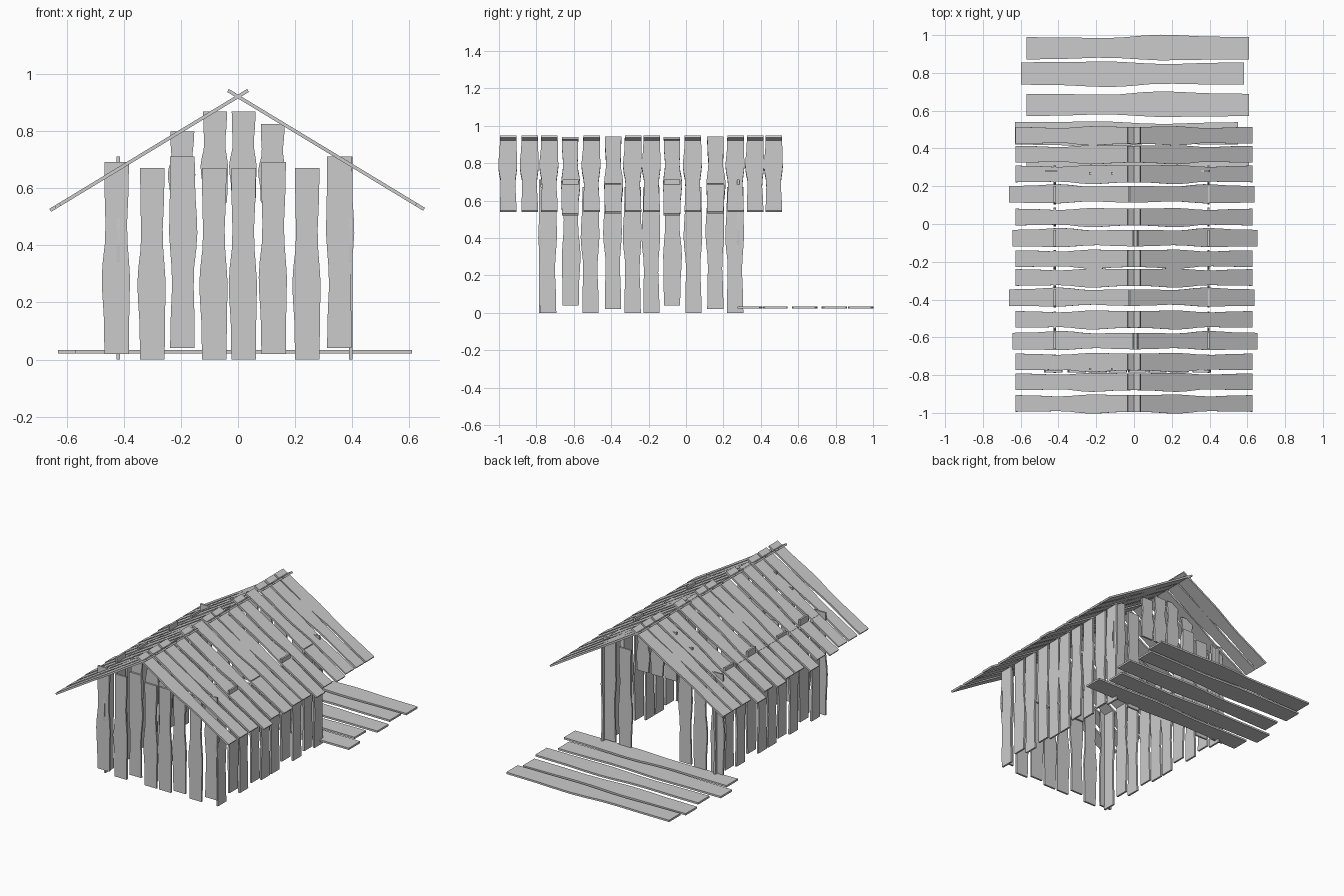
import bpy, bmesh, math
from mathutils import Vector as V

if "Cube" in bpy.data.objects:
    bpy.data.objects.remove(bpy.data.objects["Cube"])

# wavy plank outline: (fraction of length, left edge, right edge) as part of the width
WAVE = [(0, 0, 0), (.2, -.03, .01), (.32, -.09, .03), (.4, -.11, .04), (.48, -.07, 0),
        (.58, .02, -.06), (.68, .04, -.08), (.82, .01, -.03), (1, 0, 0)]


def add_plank(bm, start, along, across, length, width, thick=.012, flip=False):
    """start = middle of one plank end; flip turns the outline end for end."""
    along, across = V(along).normalized(), V(across).normalized()
    normal = along.cross(across)
    start = V(start)
    if flip:
        start = start + along * length
        along, across = -along, -across
    rings = []
    for t, a, b in WAVE:
        ring = []
        for side, w in ((-.5 + a, -1), (.5 + b, -1), (.5 + b, 1), (-.5 + a, 1)):
            ring.append(bm.verts.new(start + along * length * t + across * side * width
                                     + normal * w * thick / 2))
        rings.append(ring)
    for r0, r1 in zip(rings, rings[1:]):
        for i in range(4):
            j = (i + 1) % 4
            bm.faces.new((r0[i], r0[j], r1[j], r1[i]))
    bm.faces.new(rings[0][::-1])
    bm.faces.new(rings[-1])


def finish(bm, name):
    bmesh.ops.recalc_face_normals(bm, faces=bm.faces)
    me = bpy.data.meshes.new(name)
    bm.to_mesh(me)
    bm.free()
    bpy.context.collection.objects.link(bpy.data.objects.new(name, me))


UP = (0, 0, 1)
H = .672

# end walls (centre x, base z); the back one leaves a doorway
ends = [(-.425, .02), (-.30, 0), (-.195, .04), (-.083, 0),
        (.02, 0), (.125, .02), (.243, 0), (.355, .04)]
gable = [(-.195, .80), (-.08, .87), (.02, .87), (.122, .826)]
for name, y, s in (("front", -.78, 1), ("back", .28, -1)):
    bm = bmesh.new()
    for x, z in ends:
        if name == "back" and -.15 < x < .2:
            continue
        add_plank(bm, (x, y, z), UP, (1, 0, 0), H, .086, flip=z > .03)
    finish(bm, name + "_wall")
    # short gable planks just inside the wall
    bm = bmesh.new()
    for x, top in gable:
        add_plank(bm, (x, y + s * .012, .55), UP, (1, 0, 0), top - .55, .084)
    finish(bm, name + "_gable")

# side walls (centre y, base z)
sides = [(-.737, 0), (-.617, .04), (-.51, 0), (-.39, .02), (-.285, 0),
         (-.185, 0), (-.075, .04), (.04, 0), (.157, .02), (.263, 0)]
for name, x in (("left_wall", -.42), ("right_wall", .395)):
    bm = bmesh.new()
    for y, z in sides:
        add_plank(bm, (x, y, z), UP, (0, -1, 0), H, .087, flip=z < .03)
    finish(bm, name)

# roof slopes crossing at the ridge (centre y, left slide, right slide)
roof = [(-.95, 0, 0), (-.835, 0, 0), (-.73, 0, 0), (-.62, .015, .027), (-.505, 0, 0),
        (-.39, .033, .01), (-.283, 0, 0), (-.183, 0, 0), (-.075, .015, .027), (.037, 0, 0),
        (.157, .033, .01), (.265, 0, 0), (.37, 0, 0), (.47, 0, 0)]
slope = .606
run = .66
length = run * math.hypot(1, slope)
for name, s, k in (("left_roof", -1, 1), ("right_roof", 1, 2)):
    bm = bmesh.new()
    for row in roof:
        x = -.035 + row[k]
        start = (s * x, row[0], .943 - slope * (x + .035))
        add_plank(bm, start, (s, 0, -slope), (0, 1, 0), length, .088, .012, flip=row[k] > 0)
    finish(bm, name)

# porch deck (centre y, centre x)
bm = bmesh.new()
for y, x, f in ((.335, .02, True), (.48, -.04, False), (.63, .02, True),
                (.797, -.007, False), (.93, .02, True)):
    add_plank(bm, (x - .59, y, .028), (1, 0, 0), (0, 1, 0), 1.18, .118, .012, flip=f)
finish(bm, "porch_deck")
